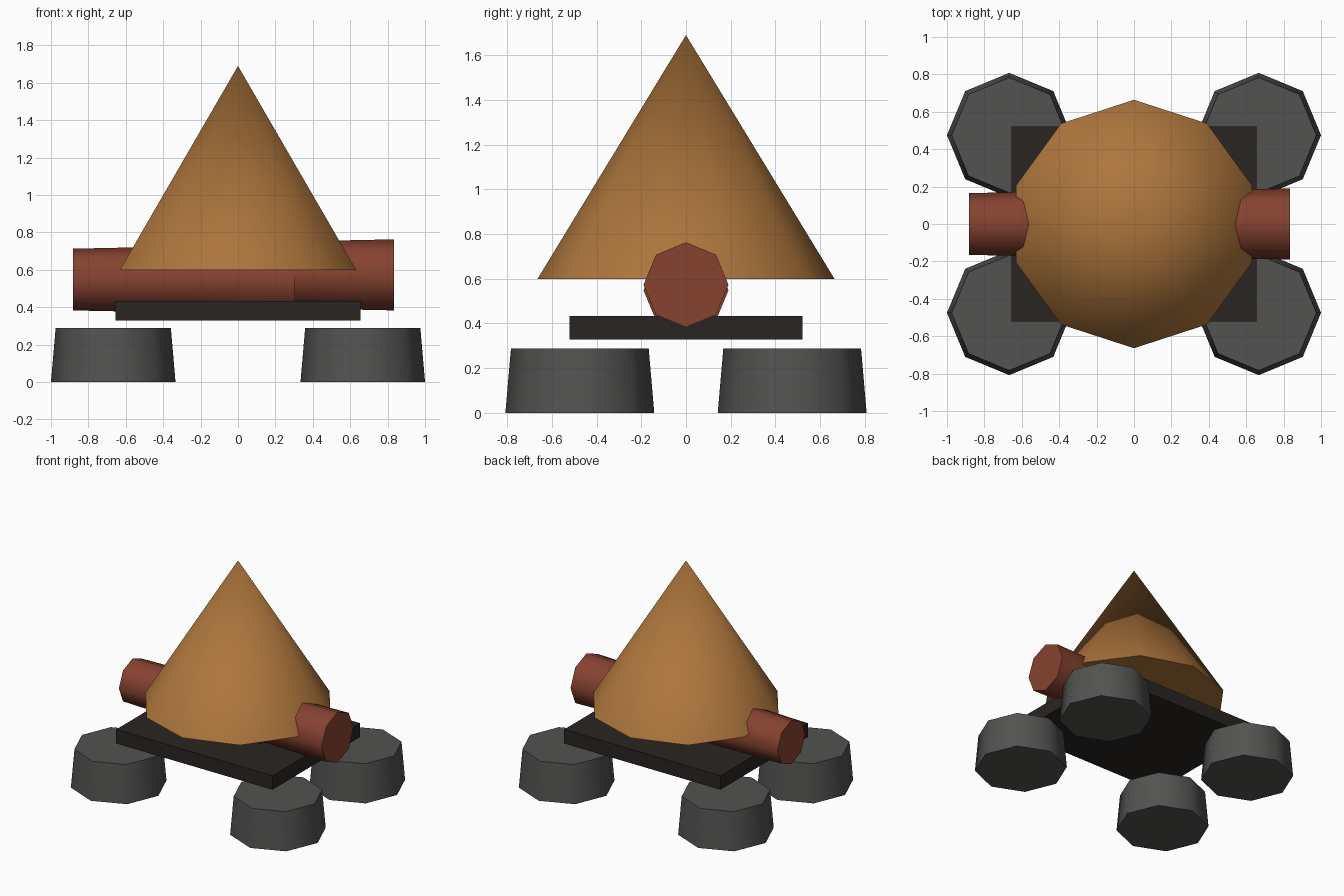
import bpy
from math import radians

if "Cube" in bpy.data.objects:
    bpy.data.objects.remove(bpy.data.objects["Cube"])


def material(name, rgb):
    mat = bpy.data.materials.new(name)
    mat.diffuse_color = (*rgb, 1.0)
    mat.use_nodes = True
    mat.node_tree.nodes["Principled BSDF"].inputs["Base Color"].default_value = mat.diffuse_color
    return mat


ochre = material("ochre", (0.42, 0.18, 0.045))
rust = material("rust", (0.24, 0.055, 0.03))
charcoal = material("charcoal", (0.022, 0.018, 0.016))
dark_grey = material("dark_grey", (0.085, 0.085, 0.082))


def frustum(name, sides, r1, r2, depth, centre, mat, tilt=0.0):
    bpy.ops.mesh.primitive_cone_add(vertices=sides, radius1=r1, radius2=r2, depth=depth,
                                    location=centre, rotation=(0, tilt, 0))
    obj = bpy.context.object
    obj.name = name
    obj.data.materials.append(mat)
    bpy.ops.object.shade_smooth_by_angle(angle=radians(50))
    return obj


# Four tapered octagonal feet
for x, side in ((-0.667, "left"), (0.667, "right")):
    for y, end in ((-0.475, "front"), (0.475, "back")):
        frustum(f"foot_{end}_{side}", 8, 0.333, 0.308, 0.289, (x, y, 0.1445), dark_grey)

# Flat base plate
bpy.ops.mesh.primitive_cube_add(size=1, location=(0, 0, 0.381))
plate = bpy.context.object
plate.name = "base_plate"
plate.scale = (1.31, 1.044, 0.106)
plate.data.materials.append(charcoal)

# Two overlapping tapered logs, both thicker towards +x
length = 1.187
for name, x_start, z in (("log_left", -0.882, 0.548), ("log_right", -0.353, 0.573)):
    frustum(name, 8, 0.165, 0.19, length, (x_start + length / 2, 0, z), rust, radians(90))

# Ten-sided cone on top
frustum("cone", 10, 0.664, 0.0, 1.09, (0, 0, 1.145), ochre)
